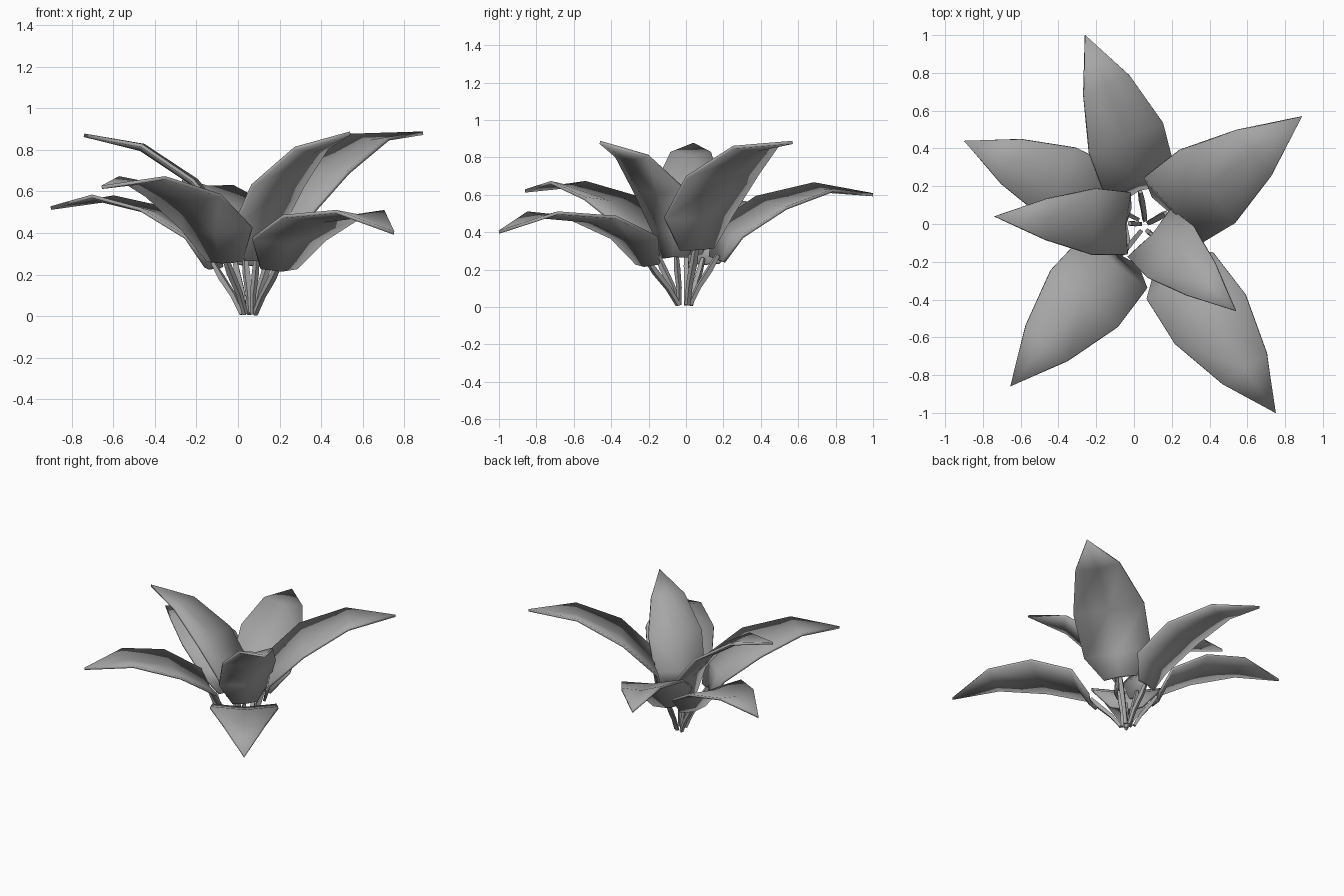
import bpy
import math
from mathutils import Matrix, Vector

old = bpy.data.objects.get("Cube")
if old:
    bpy.data.objects.remove(old, do_unlink=True)

# One plain grey for the whole plant
grey = bpy.data.materials.new("leaf_grey")
grey.use_nodes = True
colour = (0.38, 0.38, 0.38, 1)
grey.diffuse_color = colour
grey.node_tree.nodes["Principled BSDF"].inputs["Base Color"].default_value = colour

# Blade profile: reach, height, half width
BLADE = [(0.15, 0.265, 0.105), (0.21, 0.42, 0.215), (0.46, 0.58, 0.228), (0.77, 0.665, 0.143)]
TIP = Vector((1.07, 0, 0.62))
FOLD = 0.022
# Stem path: reach, height, radius
STEM = [(0.0, 0.012, 0.015), (0.045, 0.11, 0.017), (0.11, 0.21, 0.02), (0.155, 0.29, 0.014)]


def make_object(name, verts, faces):
    mesh = bpy.data.meshes.new(name)
    mesh.from_pydata(verts, [], faces)
    mesh.materials.append(grey)
    obj = bpy.data.objects.new(name, mesh)
    bpy.context.collection.objects.link(obj)
    return obj


def smooth(obj):
    bpy.ops.object.select_all(action="DESELECT")
    obj.select_set(True)
    bpy.context.view_layer.objects.active = obj
    bpy.ops.object.shade_smooth_by_angle(angle=math.radians(40))


def blade_mesh(width):
    # Shallow V in cross-section, running out to a single point
    path = [Vector((r, 0, z)) for r, z, w in BLADE] + [TIP]
    verts, faces = [], []
    for i, (r, z, w) in enumerate(BLADE):
        d = (path[i + 1] - path[max(i - 1, 0)]).normalized()
        up = Vector((-d.z, 0, d.x))
        for side in (-1, 0, 1):
            lift = up * (-FOLD if side == 0 else 0)
            verts.append(path[i] + lift + Vector((0, side * w * width, 0)))
    for i in range(len(BLADE) - 1):
        for k in (0, 1):
            a = 3 * i + k
            faces.append((a, a + 3, a + 4, a + 1))
    last = 3 * (len(BLADE) - 1)
    verts.append(TIP)
    faces += [(last + k, last + 3, last + k + 1) for k in (0, 1)]
    return verts, faces


def stem_mesh():
    # Four-sided tube that ends at the foot of the blade
    n = 4
    d = Vector((0.5, 0, 0.85))
    up = Vector((-d.z, 0, d.x))
    verts, faces = [], []
    for r, z, w in STEM:
        for k in range(n):
            a = math.tau * (k + 0.5) / n
            verts.append(Vector((r, w * math.cos(a), z)) + up * w * math.sin(a))
    for i in range(len(STEM) - 1):
        for k in range(n):
            a, b = n * i + k, n * i + (k + 1) % n
            faces.append((a, b, b + n, a + n))
    faces.append(tuple(reversed(range(n))))
    faces.append(tuple(range(len(verts) - n, len(verts))))
    return verts, faces


def add_leaf(name, base, tip, width, roll):
    # Turn, tilt, roll and scale the pattern so its point lands on the tip
    root = Vector((*base, 0))
    v = Vector(tip) - root
    rise = math.atan2(v.z, math.hypot(v.x, v.y))
    place = (Matrix.Translation(root)
             @ Matrix.Rotation(math.atan2(v.y, v.x), 4, "Z")
             @ Matrix.Rotation(-rise, 4, "Y")
             @ Matrix.Rotation(math.radians(roll), 4, "X")
             @ Matrix.Rotation(math.atan2(TIP.z, TIP.x), 4, "Y")
             @ Matrix.Scale(v.length / TIP.length, 4))
    verts, faces = blade_mesh(width)
    blade = make_object(name + "_blade", [place @ p for p in verts], faces)
    solid = blade.modifiers.new("thickness", "SOLIDIFY")
    solid.thickness = 0.017
    solid.offset = 0
    verts, faces = stem_mesh()
    stem = make_object(name + "_stem", [place @ p for p in verts], faces)
    smooth(blade)
    smooth(stem)


# Leaves: name, stem foot, blade tip, width factor, roll in degrees
LEAVES = [
    ("back_leaf", (0.055, 0.02), (-0.26, 1.0, 0.60), 0.97, 9),
    ("back_left_leaf", (0.08, 0.01), (0.89, 0.57, 0.88), 1.0, 4),
    ("front_left_leaf", (0.08, -0.04), (0.75, -1.0, 0.40), 1.0, 0),
    ("inner_left_leaf", (0.075, -0.04), (0.54, -0.46, 0.88), 0.92, 0),
    ("front_right_leaf", (0.035, -0.04), (-0.655, -0.86, 0.62), 1.02, 0),
    ("inner_right_leaf", (0.03, 0.0), (-0.74, 0.04, 0.87), 0.82, 0),
    ("back_right_leaf", (0.02, 0.025), (-0.9, 0.44, 0.52), 0.99, 1),
]
for leaf in LEAVES:
    add_leaf(*leaf)
